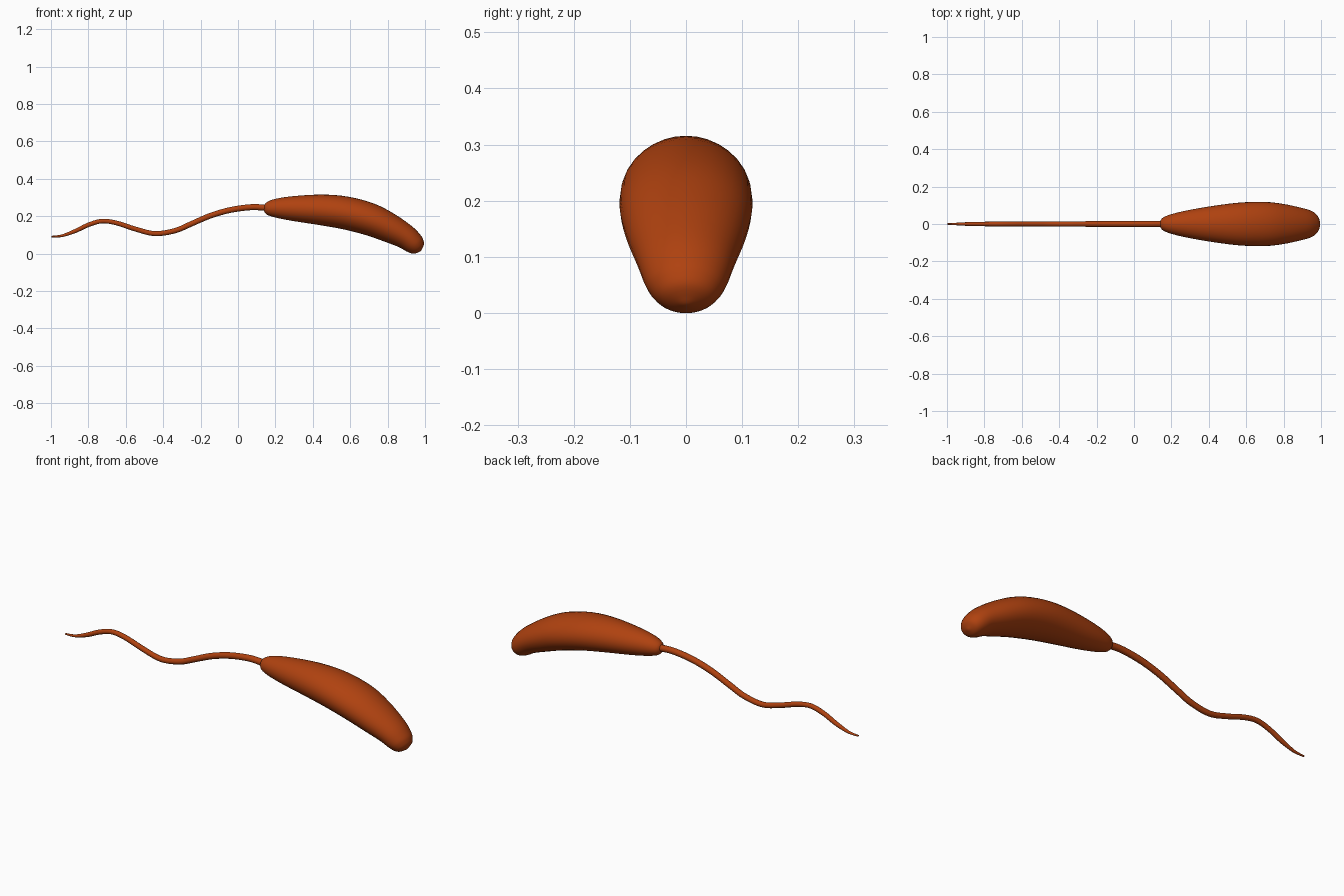
import bpy, bmesh, math
from mathutils import Vector

if "Cube" in bpy.data.objects:
    bpy.data.objects.remove(bpy.data.objects["Cube"])

rust = bpy.data.materials.new("rust orange")
rust.diffuse_color = (0.43, 0.054, 0.005, 1)
rust.use_nodes = True
rust.node_tree.nodes["Principled BSDF"].inputs["Base Color"].default_value = rust.diffuse_color


def smooth_stations(st, steps):
    """Catmull-Rom interpolation through the stations."""
    pts = [Vector(s) for s in st]
    out = []
    for i in range(len(pts) - 1):
        p0, p1 = pts[max(i - 1, 0)], pts[i]
        p2, p3 = pts[i + 1], pts[min(i + 2, len(pts) - 1)]
        for k in range(steps):
            t = k / steps
            out.append(0.5 * (2 * p1 + (p2 - p0) * t + (2 * p0 - 5 * p1 + 4 * p2 - p3) * t * t
                              + (3 * p1 - p0 - 3 * p2 + p3) * t ** 3))
    return out + [pts[-1]]


def loft(name, stations, sides, steps):
    """Skin elliptical rings given as (x, z, half height, half width)."""
    st = smooth_stations(stations, steps)
    bm = bmesh.new()
    rings = []
    for i, (x, z, h, w) in enumerate(st):
        a, b = st[max(i - 1, 0)], st[min(i + 1, len(st) - 1)]
        d = Vector((b[0] - a[0], b[1] - a[1])).normalized()
        ring = []
        for k in range(sides):
            t = 2 * math.pi * k / sides
            u = h * math.sin(t)
            ring.append(bm.verts.new((x - d.y * u, w * math.cos(t), z + d.x * u)))
        rings.append(ring)
    for r, s in zip(rings, rings[1:]):
        for k in range(sides):
            n = (k + 1) % sides
            bm.faces.new((r[k], r[n], s[n], s[k]))
    bm.faces.new(rings[0])
    bm.faces.new(rings[-1])
    bmesh.ops.recalc_face_normals(bm, faces=bm.faces)
    me = bpy.data.meshes.new(name)
    bm.to_mesh(me)
    bm.free()
    for p in me.polygons:
        p.use_smooth = True
    me.materials.append(rust)
    ob = bpy.data.objects.new(name, me)
    bpy.context.collection.objects.link(ob)
    return ob


# Curved bean-shaped body
loft("body", [
    (0.138, 0.240, 0.004, 0.004), (0.143, 0.240, 0.021, 0.021),
    (0.160, 0.241, 0.036, 0.037), (0.205, 0.243, 0.051, 0.054),
    (0.30, 0.241, 0.067, 0.076), (0.445, 0.234, 0.082, 0.100),
    (0.573, 0.218, 0.088, 0.115), (0.70, 0.185, 0.087, 0.118),
    (0.80, 0.142, 0.079, 0.107), (0.888, 0.095, 0.067, 0.088),
    (0.933, 0.060, 0.059, 0.075), (0.955, 0.039, 0.050, 0.062),
    (0.970, 0.024, 0.034, 0.042), (0.978, 0.016, 0.004, 0.005)], 32, 4)

# Wavy tapering tail
path = [(0.20, 0.240), (0.14, 0.246), (0.064, 0.248), (-0.043, 0.233), (-0.15, 0.202),
        (-0.257, 0.156), (-0.337, 0.123), (-0.444, 0.107), (-0.55, 0.132), (-0.65, 0.164),
        (-0.727, 0.174), (-0.80, 0.154), (-0.87, 0.121), (-0.94, 0.096), (-0.998, 0.091)]
tail = []
for x, z in path:
    r = 0.012 + 0.005 * (x + 0.8) if x > -0.85 else 0.004 + 0.008 * (x + 1) / 0.15
    tail.append((x, z, r, r))
loft("tail", tail, 14, 5)
